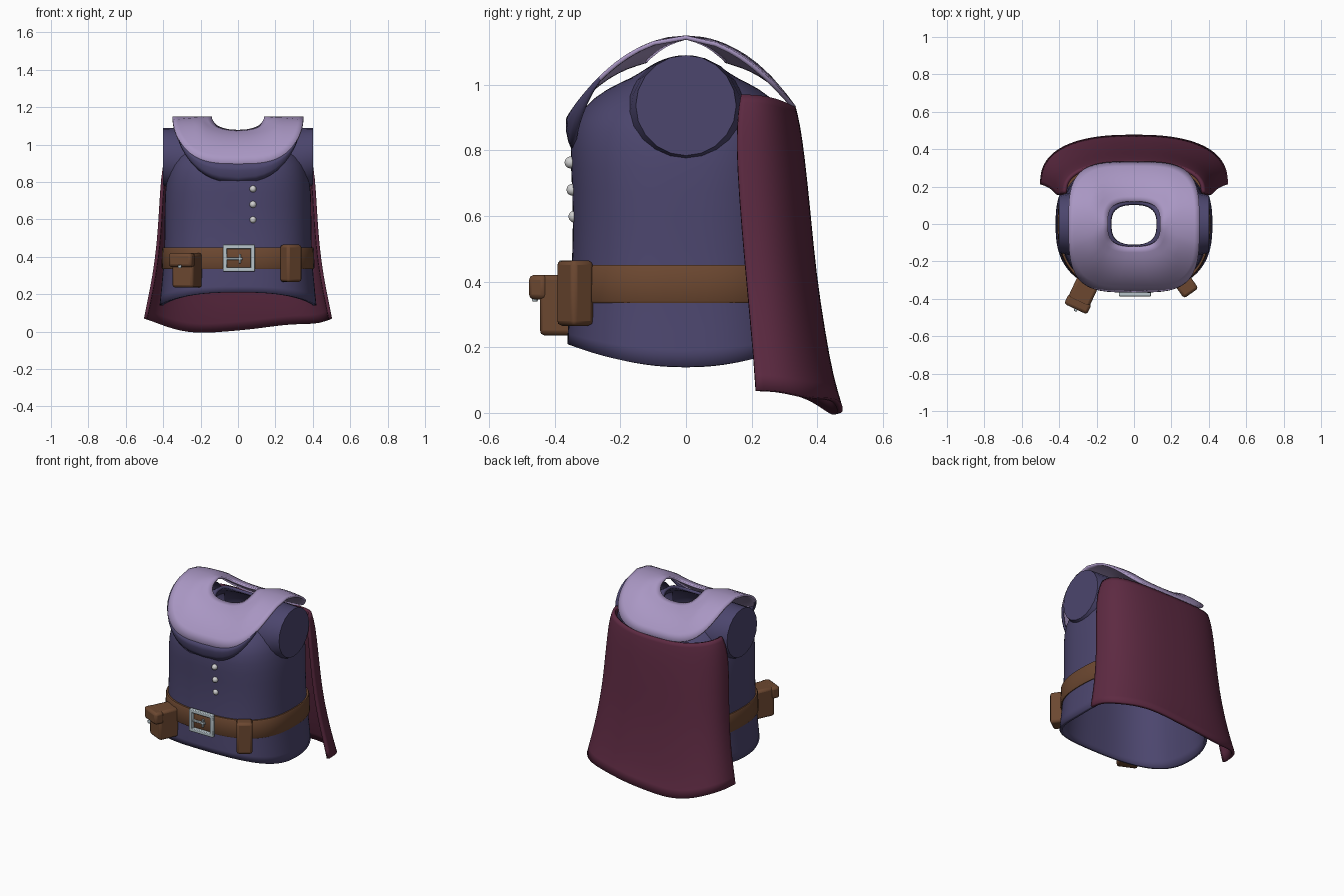
import bpy, bmesh, math
from mathutils import Vector

cube = bpy.data.objects.get("Cube")
if cube:
    bpy.data.objects.remove(cube, do_unlink=True)


def material(name, r, g, b):
    m = bpy.data.materials.new(name)
    m.use_nodes = True
    m.diffuse_color = (r, g, b, 1)
    m.node_tree.nodes["Principled BSDF"].inputs["Base Color"].default_value = (r, g, b, 1)
    return m


INDIGO = material("indigo cloth", 0.072, 0.061, 0.155)
LAVENDER = material("lavender cloth", 0.40, 0.31, 0.55)
WINE = material("wine cloth", 0.11, 0.023, 0.054)
LEATHER = material("brown leather", 0.15, 0.064, 0.030)
SILVER = material("silver metal", 0.48, 0.56, 0.60)
PEARL = material("pale buttons", 0.62, 0.62, 0.62)


def finish(bm, name, mats, thick=0, subdiv=0, bevel=0, angle=40):
    bmesh.ops.recalc_face_normals(bm, faces=bm.faces)
    me = bpy.data.meshes.new(name)
    bm.to_mesh(me)
    bm.free()
    ob = bpy.data.objects.new(name, me)
    bpy.context.collection.objects.link(ob)
    for m in mats:
        me.materials.append(m)
    if subdiv:
        s = ob.modifiers.new("smooth", "SUBSURF")
        s.levels = s.render_levels = subdiv
        s.boundary_smooth = "PRESERVE_CORNERS"
    if thick:
        s = ob.modifiers.new("thickness", "SOLIDIFY")
        s.thickness, s.offset = thick, -1
    if bevel:
        b = ob.modifiers.new("rounding", "BEVEL")
        b.width, b.segments = bevel, 2
    bpy.ops.object.select_all(action="DESELECT")
    ob.select_set(True)
    bpy.context.view_layer.objects.active = ob
    bpy.ops.object.shade_smooth_by_angle(angle=math.radians(angle))
    return ob


def spow(v, p):
    return math.copysign(abs(v) ** p, v)


def oval(rx, ry, power, count=64):
    """Rounded-square outline, counter-clockwise from +x."""
    steps = [2 * math.pi * i / count for i in range(count)]
    return [(rx * spow(math.cos(a), 2 / power), ry * spow(math.sin(a), 2 / power)) for a in steps]


def loft(rows, closed=True):
    bm = bmesh.new()
    rings = [[bm.verts.new(p) for p in row] for row in rows]
    n = len(rings[0])
    for lo, hi in zip(rings, rings[1:]):
        for i in range(n if closed else n - 1):
            j = (i + 1) % n
            bm.faces.new((lo[i], lo[j], hi[j], hi[i]))
    return bm


# Tunic body: open at hem and neck, lifted hem and dipped neckline
profile = [(0.14, .42, .362, .07), (0.24, .41, .36, .03), (0.4, .394, .35, 0), (0.6, .392, .342, 0),
           (0.75, .392, .352, 0), (0.86, .375, .352, 0), (0.93, .345, .318, 0), (1.0, .27, .24, -.01),
           (1.05, .19, .165, -.03), (1.09, .13, .12, -.04)]
rows = []
for z, rx, ry, lift in profile:
    back = 0.93 if z > 0.5 else 0.96
    rows.append([(x, y * (back if y > 0 else 1), z + lift * (y / ry) ** 2) for x, y in oval(rx, ry, 2.6)])
finish(loft(rows), "tunic_body", [INDIGO], thick=0.018, subdiv=1)

# Short sleeve stubs with flat ends
for side, label in ((1, "left"), (-1, "right")):
    rows = []
    for x, r in ((0.22, 0.185), (0.34, 0.168), (0.40, 0.153)):
        rows.append([(side * x, cx, 1.09 - r + cy) for cx, cy in oval(r, r, 2, 20)])
    bm = loft(rows)
    bm.verts.ensure_lookup_table()
    bm.faces.new(bm.verts[-20:])
    finish(bm, label + "_sleeve", [INDIGO])


# Shoulder mantle: arched sheet round the neck, with a dark lower lip in front
def arch(x, y):
    dip = max(0, 1 - (x / 0.2) ** 2) * max(0, 1 - max(0, abs(y) - 0.13) / 0.19)
    return 1.15 - 1.75 * y * y - 0.045 * dip * min(1, abs(y) / 0.1)


inner = oval(0.14, 0.122, 3)
outer = [(x, y * (0.365 if y < 0 else 0.335)) for x, y in oval(0.35, 1, 3.6)]
rows = []
for s in range(9):
    t = s / 8
    row = []
    for (a, b), (c, d) in zip(inner, outer):
        x, y = a + (c - a) * t, b + (d - b) * t
        spread = max(0, 1 - (x / 0.34) ** 2) if y < 0 else 1
        fall = 0.02 * t ** 4 * spread * min(1, abs(y) / 0.3)
        row.append((x, y, arch(x, y) - fall))
    rows.append(row)
finish(loft(rows), "shoulder_mantle", [LAVENDER], thick=0.013, angle=60)

rim = [p for p in rows[-1] if p[1] < -0.25]
lip = [rim]
for t in (0.35, 0.7, 1):
    row = []
    for x, y, z in rim:
        g = max(0, 1 - (x / 0.335) ** 2)
        row.append((x, y - 0.004 * math.sin(math.pi * t) + 0.02 * g * t * t, z - 0.1 * g * t - 0.003 * t))
    lip.append(row)
finish(loft(lip, closed=False), "mantle_front_lip", [INDIGO], thick=0.012, angle=60)

# Cape: flaring sheet hung on the back, (fall, half width, edge y, back y)
folds = [(0, .375, .168, .335), (.05, .395, .16, .347), (.16, .412, .153, .362), (.35, .422, .163, .38),
         (.55, .433, .178, .397), (.75, .457, .195, .425), (.9, .485, .207, .45), (1, .503, .213, .478)]
rows = []
for v, w, edge, back in folds:
    row = []
    for i in range(29):
        a = math.pi * (i / 28 - 0.5)
        u = math.sin(a)
        x = w * spow(u, 0.8)
        y = edge + (back - edge) * max(0, math.cos(a)) ** 0.8
        top = 0.93 + 0.04 * u * u
        hem = 0.02 + 0.05 * u ** 4 + 0.022 * math.sin(3.6 * u - 0.4) * (1 - u ** 4)
        row.append((x, y, top + (hem - top) * v))
    rows.append(row)
finish(loft(rows, closed=False), "cape", [WINE], thick=0.018, subdiv=1, angle=50)

# Belt band
section = [(0.335, .390, .35), (0.335, .405, .362), (0.342, .409, .366),
           (0.443, .406, .364), (0.45, .402, .36), (0.45, .386, .343)]
rows = [[(x, y * (0.97 if y > 0 else 1), z) for x, y in oval(rx, ry, 2.6)] for z, rx, ry in section]
finish(loft(rows), "belt", [LEATHER])


def box(name, mat, center, size, turn=0, bevel=0.015):
    bm = bmesh.new()
    bmesh.ops.create_cube(bm, size=1)
    bmesh.ops.scale(bm, vec=size, verts=bm.verts)
    ob = finish(bm, name, [mat], bevel=bevel)
    ob.location = center
    ob.rotation_euler.z = math.radians(turn)
    return ob


# Belt pouches
box("left_pouch", LEATHER, (0.283, -0.338, 0.365), (0.095, 0.08, 0.2), 35)
box("right_pouch", LEATHER, (-0.272, -0.365, 0.328), (0.125, 0.13, 0.185), -25)
box("right_pouch_flap", LEATHER, (-0.30, -0.428, 0.383), (0.135, 0.06, 0.075), -25)
box("pouch_clasp", SILVER, (-0.312, -0.46, 0.348), (0.018, 0.014, 0.018), -25, 0.004)

# Buckle frame and prong
for name, x, z, w, h in (("top", 0.005, .454, .17, .022), ("bottom", 0.005, .333, .17, .022),
                         ("right", -0.069, .393, .022, .14), ("left", 0.079, .393, .022, .14)):
    box("buckle_" + name, SILVER, (x, -0.375, z), (w, 0.024, h), 0, 0.004)
box("buckle_prong", SILVER, (-0.025, -0.372, 0.39), (0.1, 0.016, 0.012), 0, 0.003)
box("buckle_prong_stop", SILVER, (0.01, -0.372, 0.39), (0.01, 0.016, 0.05), 0, 0.002)

# Buttons
for i, (y, z) in enumerate(((-0.352, .763), (-0.346, .68), (-0.340, .598))):
    bm = bmesh.new()
    bmesh.ops.create_uvsphere(bm, u_segments=16, v_segments=10, radius=0.018)
    finish(bm, f"button_{i + 1}", [PEARL]).location = Vector((0.08, y, z))
